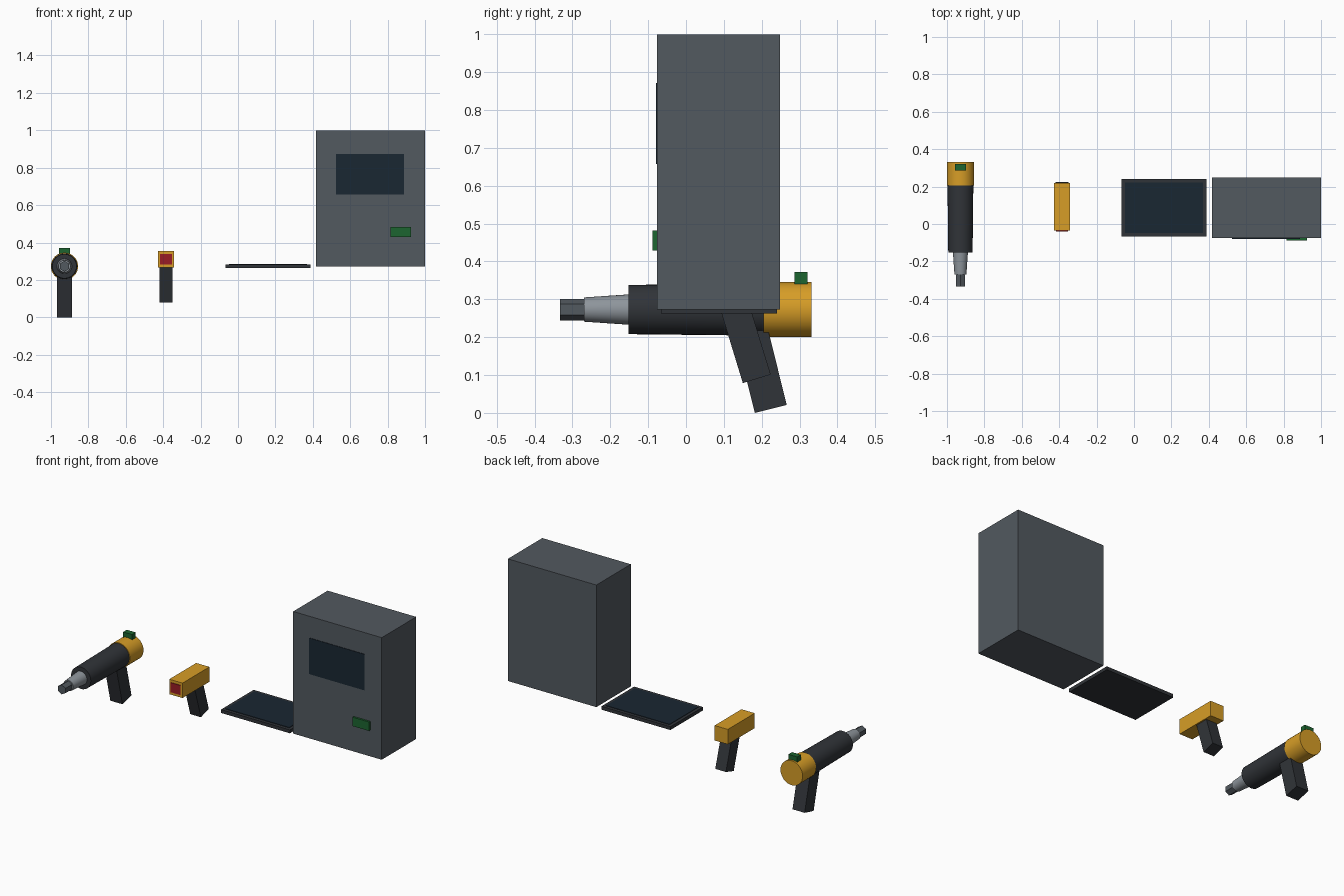
import bpy
import bmesh
from math import radians, sin, cos
from mathutils import Matrix, Vector

if "Cube" in bpy.data.objects:
    bpy.data.objects.remove(bpy.data.objects["Cube"])


def material(name, r, g, b):
    m = bpy.data.materials.new(name)
    m.diffuse_color = (r, g, b, 1)
    m.use_nodes = True
    m.node_tree.nodes["Principled BSDF"].inputs["Base Color"].default_value = m.diffuse_color
    return m


CASE = material("case_grey", 0.085, 0.1, 0.115)
DARK = material("dark_rubber", 0.03, 0.034, 0.04)
YELLOW = material("yellow", 0.68, 0.34, 0.02)
SCREEN = material("screen_navy", 0.01, 0.02, 0.032)
GREEN = material("green", 0.012, 0.13, 0.03)
RED = material("red", 0.32, 0.012, 0.018)
METAL = material("light_metal", 0.27, 0.3, 0.33)
STEEL = material("dark_steel", 0.085, 0.1, 0.115)


def finish(name, bm, mat):
    bmesh.ops.recalc_face_normals(bm, faces=bm.faces)
    mesh = bpy.data.meshes.new(name)
    bm.to_mesh(mesh)
    bm.free()
    obj = bpy.data.objects.new(name, mesh)
    bpy.context.collection.objects.link(obj)
    mesh.materials.append(mat)
    return obj


def box(name, x, y, z, mat):
    """Box from (low, high) ranges on each axis."""
    bm = bmesh.new()
    bmesh.ops.create_cube(bm, size=1)
    bm.transform(Matrix.Translation([sum(r) / 2 for r in (x, y, z)])
                 @ Matrix.Diagonal([r[1] - r[0] for r in (x, y, z)] + [1]))
    return finish(name, bm, mat)


def grip(name, x, y, z, width, depth, length, tilt):
    """Slanted handle; (x, y, z) is the middle of its bottom face."""
    obj = box(name, (-width / 2, width / 2), (-depth / 2, depth / 2), (0, length), DARK)
    obj.data.transform(Matrix.Translation((x, y, z)) @ Matrix.Rotation(tilt, 4, 'X'))
    return obj


def barrel(name, y0, y1, r0, r1, mat, sides=32):
    """Round tool section along y, r0 at the front and r1 at the back."""
    bm = bmesh.new()
    bmesh.ops.create_cone(bm, cap_ends=True, segments=sides,
                          radius1=r1, radius2=r0, depth=y1 - y0)
    bm.transform(Matrix.Translation((TOOL_X, (y0 + y1) / 2, TOOL_Z))
                 @ Matrix.Rotation(radians(90), 4, 'X'))
    obj = finish(name, bm, mat)
    if sides > 8:
        bpy.ops.object.select_all(action='DESELECT')
        obj.select_set(True)
        bpy.context.view_layer.objects.active = obj
        bpy.ops.object.shade_smooth_by_angle(angle=radians(30))
    return obj


# Power tool
TOOL_X, TOOL_Z = -0.928, 0.273
barrel("tool_rear_cap", 0.205, 0.332, 0.073, 0.073, YELLOW)
barrel("tool_body", -0.152, 0.205, 0.065, 0.069, DARK)
barrel("tool_nose", -0.27, -0.152, 0.032, 0.040, METAL)
barrel("tool_hex_bit", -0.333, -0.27, 0.0285, 0.0285, STEEL, sides=6)
box("tool_status_light", (-0.957, -0.899), (0.287, 0.321), (0.335, 0.372), GREEN)
tilt = radians(14)
grip("tool_handle", TOOL_X, 0.224, 0.0435 * sin(tilt), 0.08, 0.087, 0.255, tilt)

# Handheld scanner
box("scanner_head", (-0.428, -0.341), (-0.035, 0.218), (0.266, 0.355), YELLOW)
box("scanner_window", (-0.416, -0.353), (-0.039, -0.03), (0.282, 0.339), RED)
grip("scanner_handle", -0.3845, 0.187, 0.09, 0.07, 0.077, 0.21, radians(17))

# Tablet lying flat
box("tablet_frame", (-0.066, 0.388), (-0.066, 0.241), (0.263, 0.283), DARK)
box("tablet_screen", (-0.048, 0.370), (-0.047, 0.223), (0.278, 0.286), SCREEN)

# Control cabinet
box("cabinet", (0.417, 1.0), (-0.076, 0.248), (0.273, 1.0), CASE)
box("cabinet_screen", (0.524, 0.888), (-0.079, -0.07), (0.657, 0.872), SCREEN)
box("cabinet_indicator", (0.815, 0.925), (-0.088, -0.07), (0.429, 0.482), GREEN)
